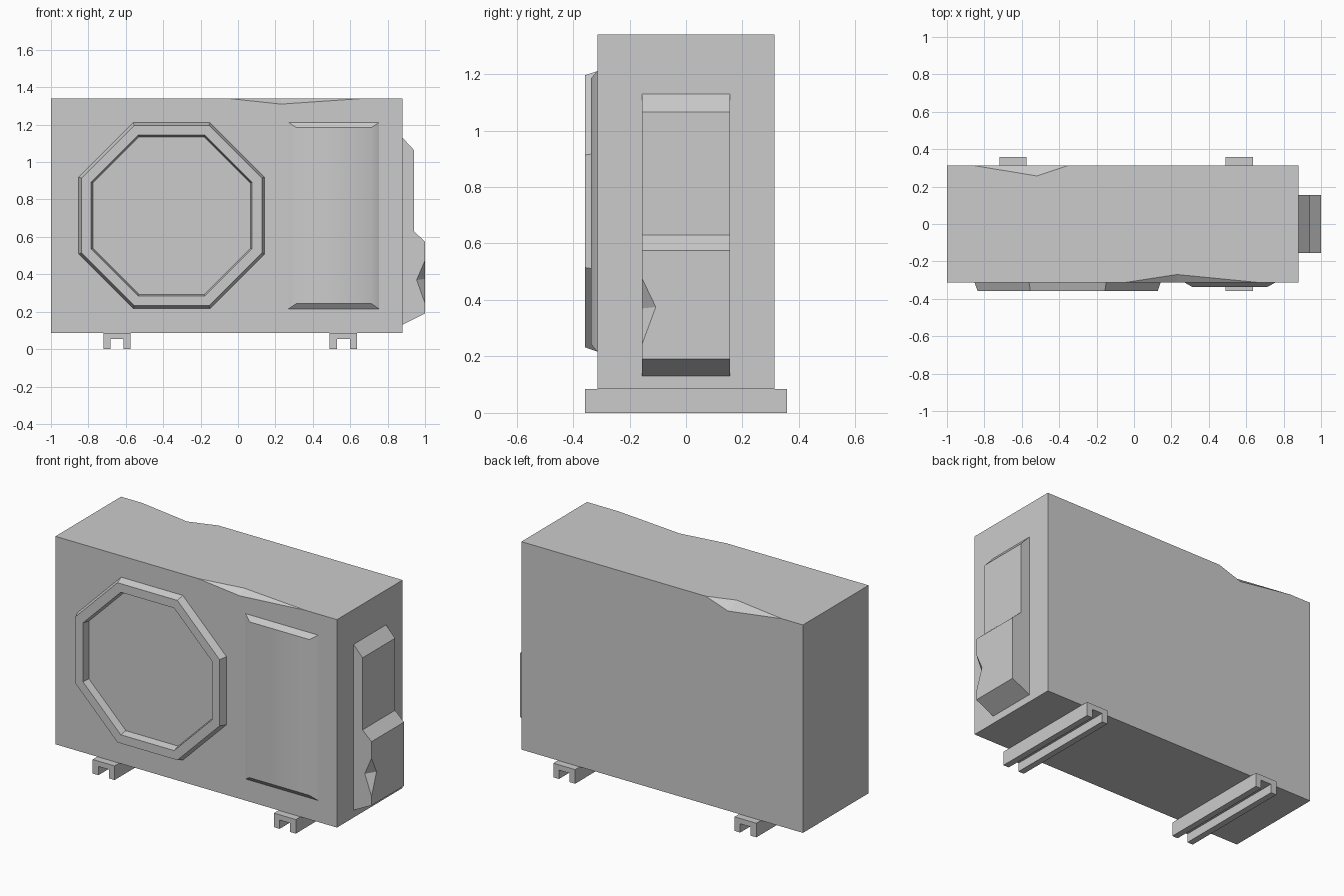
import bpy, bmesh, math
from mathutils import Vector

cube = bpy.data.objects.get("Cube")
if cube:
    bpy.data.objects.remove(cube, do_unlink=True)

grey = bpy.data.materials.new("light grey casing")
grey.use_nodes = True
grey.diffuse_color = (0.6, 0.6, 0.6, 1)
grey.node_tree.nodes["Principled BSDF"].inputs["Base Color"].default_value = grey.diffuse_color

DEPTH = 0.313    # half depth of the casing
BOTTOM, TOP = 0.085, 1.34


def finish(bm, name):
    bmesh.ops.recalc_face_normals(bm, faces=bm.faces[:])
    mesh = bpy.data.meshes.new(name)
    bm.to_mesh(mesh)
    bm.free()
    mesh.materials.append(grey)
    obj = bpy.data.objects.new(name, mesh)
    bpy.context.collection.objects.link(obj)
    return obj


def loft(rings, caps=(False, False)):
    """Bridge a list of equal-length point rings."""
    bm = bmesh.new()
    rows = [[bm.verts.new(p) for p in ring] for ring in rings]
    n = len(rows[0])
    for a, b in zip(rows, rows[1:]):
        for i in range(n):
            j = (i + 1) % n
            bm.faces.new((a[i], a[j], b[j], b[i]))
    for row, cap in zip((rows[0], rows[-1]), caps):
        if cap:
            bm.faces.new(row)
    return bm


def prism(profile, y0, y1):
    """Extrude an x-z profile along y."""
    return loft([[(x, y, z) for x, z in profile] for y in (y0, y1)], (True, True))


def rect(x0, x1, z0, z1):
    return [(x0, z0), (x1, z0), (x1, z1), (x0, z1)]


def split_at(bm, point):
    """Insert a vertex on the edge that passes through the point."""
    def miss(e):
        a, b = (v.co for v in e.verts)
        return (a - point).length + (b - point).length - (a - b).length
    edge = min(bm.edges, key=miss)
    start = edge.verts[0]
    fac = (point - start.co).length / edge.calc_length()
    return bmesh.utils.edge_split(edge, start, fac)[1]


def dent(bm, start, end, apexes):
    """Chip an edge between two points, one apex lying on each adjoining face."""
    a, b = split_at(bm, Vector(start)), split_at(bm, Vector(end))
    edge = bm.edges.get((a, b))
    tips = [bm.verts.new(p) for p in apexes]
    bm.normal_update()
    for face in list(edge.link_faces):
        origin, normal = face.verts[0].co.copy(), face.normal.copy()
        tip = min(tips, key=lambda t: abs((t.co - origin).dot(normal)))
        verts = list(face.verts)
        i, j = verts.index(a), verts.index(b)
        verts.insert(max(i, j) if abs(i - j) == 1 else len(verts), tip)
        bm.faces.remove(face)
        bm.faces.new(verts)
    bm.edges.remove(edge)
    for v in (a, b):
        bm.faces.new((v, tips[0], tips[1]))


# Casing with two dented top edges
bm = prism(rect(-1, 0.88, BOTTOM, TOP), -DEPTH, DEPTH)
dent(bm, (-0.05, -DEPTH, TOP), (0.67, -DEPTH, TOP),
     [(0.23, -0.27, TOP), (0.23, -DEPTH, 1.31)])
dent(bm, (-0.86, DEPTH, TOP), (-0.35, DEPTH, TOP),
     [(-0.52, 0.257, TOP), (-0.5, DEPTH, 1.29)])
finish(bm, "casing")


# Octagonal fan surround
def octagon(apothem, y):
    r = apothem / math.cos(math.pi / 8)
    angles = [math.pi / 8 + i * math.pi / 4 for i in range(8)]
    return [(-0.355 + r * math.cos(t), y, 0.714 + r * math.sin(t)) for t in angles]


finish(loft([octagon(0.497, -DEPTH), octagon(0.482, -0.357),
             octagon(0.43, -0.357), octagon(0.421, -DEPTH)]), "fan_surround")

# Raised front panel, softly shaded on its long sides
panel = finish(loft([[(x, -DEPTH, z) for x, z in rect(0.27, 0.755, 0.215, 1.213)],
                     [(x, -0.337, z) for x, z in rect(0.313, 0.712, 0.244, 1.184)]],
                    (False, True)), "front_panel")
bpy.ops.object.select_all(action='DESELECT')
panel.select_set(True)
bpy.context.view_layer.objects.active = panel
bpy.ops.object.shade_smooth_by_angle(angle=math.radians(35))

# Stepped valve cover on the side, with a dented front edge
cover = [(0.88, 0.13), (1, 0.19), (1, 0.575), (0.94, 0.63), (0.94, 1.065), (0.88, 1.13)]
bm = prism(cover, -0.155, 0.155)
dent(bm, (1, -0.155, 0.245), (1, -0.155, 0.475),
     [(0.955, -0.155, 0.37), (1, -0.107, 0.375)])
finish(bm, "valve_cover")

# Channel-shaped feet, open underneath
for name, x in (("right_foot", -0.647), ("left_foot", 0.563)):
    half = [(0.073, BOTTOM), (0.073, 0), (0.035, 0), (0.035, 0.053)]
    profile = [(x + dx, z) for dx, z in half] + [(x - dx, z) for dx, z in reversed(half)]
    finish(prism(profile, -0.357, 0.357), name)
